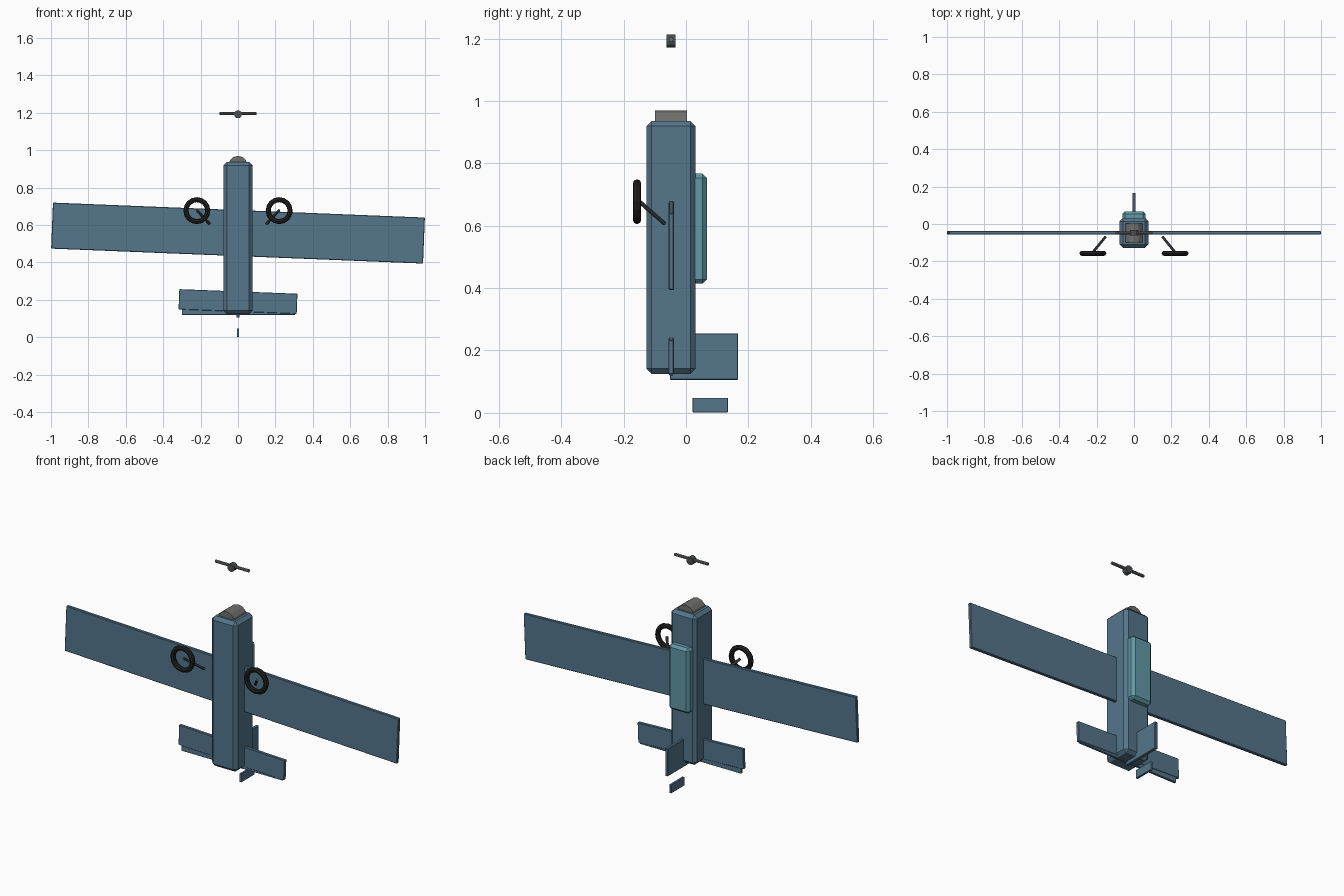
import bpy
from mathutils import Vector
from math import radians

if "Cube" in bpy.data.objects:
    bpy.data.objects.remove(bpy.data.objects["Cube"])


def material(name, rgb):
    m = bpy.data.materials.new(name)
    m.diffuse_color = (*rgb, 1)
    m.use_nodes = True
    m.node_tree.nodes["Principled BSDF"].inputs["Base Color"].default_value = m.diffuse_color
    return m


BLUE = material("blue_paint", (0.09, 0.18, 0.26))
GLASS = material("canopy_teal", (0.12, 0.32, 0.38))
RUBBER = material("rubber", (0.015, 0.015, 0.015))
METAL = material("metal", (0.16, 0.16, 0.155))
STRUT = material("strut_metal", (0.07, 0.08, 0.085))


def finish(name, mat):
    ob = bpy.context.object
    ob.name = name
    ob.data.materials.append(mat)
    return ob


def box(name, lo, hi, mat, bevel=0.0, tilt=0.0):
    """Box between two corners, optionally tilted about y, with chamfered edges."""
    lo, hi = Vector(lo), Vector(hi)
    bpy.ops.mesh.primitive_cube_add(size=1, location=(lo + hi) / 2)
    ob = finish(name, mat)
    ob.scale = hi - lo
    bpy.ops.object.transform_apply(location=False, rotation=False, scale=True)
    ob.rotation_euler.y = radians(tilt)
    if bevel:
        mod = ob.modifiers.new("chamfer", 'BEVEL')
        mod.width = bevel
        mod.segments = 1
    return ob


def rod(name, a, b, r, mat, sides):
    """Cylinder running from point a to point b."""
    a, b = Vector(a), Vector(b)
    bpy.ops.mesh.primitive_cylinder_add(vertices=sides, radius=r, depth=(b - a).length,
                                        location=(a + b) / 2)
    ob = finish(name, mat)
    ob.rotation_euler = (b - a).to_track_quat('Z', 'Y').to_euler()
    return ob


# Body
box("fuselage", (-0.077, -0.127, 0.125), (0.077, 0.031, 0.936), BLUE, 0.017)
box("canopy", (-0.062, -0.04, 0.414), (0.062, 0.067, 0.767), GLASS, 0.014)
rod("nose_cowl", (0, -0.099, 0.92), (0, 0.004, 0.92), 0.05, METAL, 12)

# Wing and tail surfaces, slightly tilted
box("wing", (-0.995, -0.056, 0.434), (0.995, -0.038, 0.68), BLUE, 0.003, 2.3)
box("tailplane", (-0.316, -0.056, 0.137), (0.316, -0.039, 0.245), BLUE, 0.002, 2.2)
box("elevator", (-0.3, -0.054, 0.12), (0.305, -0.041, 0.165), BLUE, 0.001)
box("fin", (-0.008, -0.052, 0.106), (0.008, 0.167, 0.255), BLUE, 0.002)
box("rudder", (-0.006, 0.021, 0.002), (0.006, 0.134, 0.048), BLUE, 0.001)

# Propeller
rod("propeller_hub", (0, -0.062, 1.192), (0, -0.033, 1.192), 0.021, STRUT, 12)
rod("propeller_blade", (-0.1, -0.048, 1.197), (0.1, -0.048, 1.197), 0.008, METAL, 8)

# Landing gear on both sides
for side, s in (("left", -1), ("right", 1)):
    bpy.ops.mesh.primitive_torus_add(location=(s * 0.22, -0.157, 0.677), rotation=(radians(90), 0, 0),
                                     major_radius=0.0585, minor_radius=0.0135,
                                     major_segments=16, minor_segments=8)
    finish(side + "_wheel", RUBBER)
    rod(side + "_gear_leg", (s * 0.153, -0.069, 0.607), (s * 0.22, -0.151, 0.679), 0.007, STRUT, 8)
